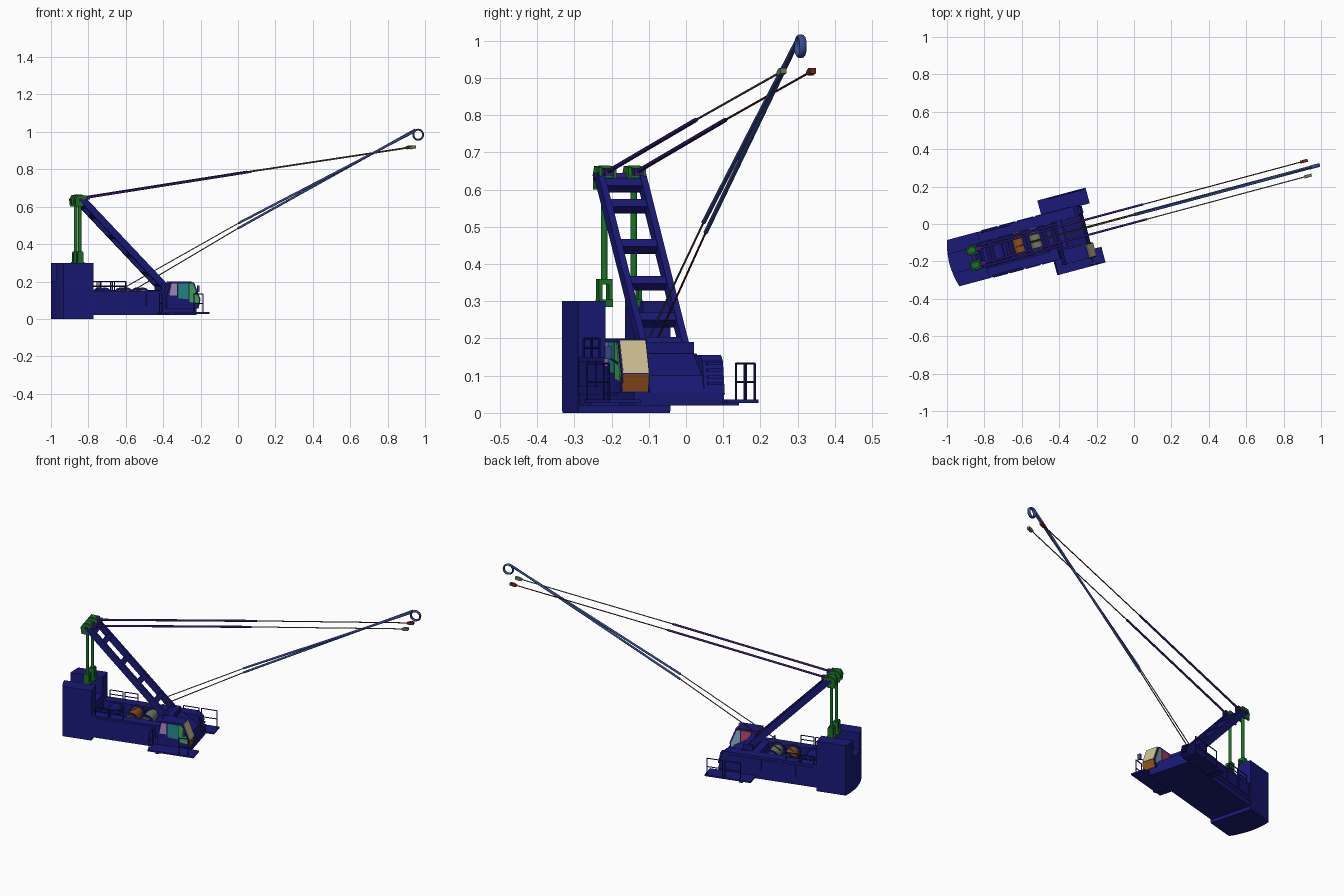
import bpy, bmesh, math
from mathutils import Matrix, Vector

if "Cube" in bpy.data.objects:
    bpy.data.objects.remove(bpy.data.objects["Cube"])

# Everything is laid out along the machine axis (u forward, w sideways, z up), then turned 15 degrees
M = Matrix.Rotation(math.radians(15), 4, 'Z') @ Matrix.Translation((0, 0.048, 0))

def mat(name, r, g, b):
    m = bpy.data.materials.new(name)
    m.diffuse_color = (r, g, b, 1)
    m.use_nodes = True
    m.node_tree.nodes["Principled BSDF"].inputs["Base Color"].default_value = m.diffuse_color
    return m

NAVY = mat("navy", .01, .01, .19)
GREEN = mat("green", .01, .17, .02)
PURPLE = mat("purple", .04, .01, .16)
BLUE = mat("rope_blue", .04, .07, .28)
OLIVE = mat("olive", .15, .2, .12)
RED = mat("dark_red", .16, .02, .015)
TAN = mat("tan", .62, .53, .3)
BROWN = mat("brown", .28, .08, .01)
TEAL = mat("teal", .02, .25, .25)
LIME = mat("lime", .05, .4, .1)
LILAC = mat("lilac", .4, .25, .55)
PINK = mat("pink", .5, .06, .15)
SKY = mat("sky", .25, .45, .6)

def finish(name, bm, m, smooth=False):
    bmesh.ops.recalc_face_normals(bm, faces=bm.faces)
    me = bpy.data.meshes.new(name)
    bm.to_mesh(me)
    bm.free()
    me.transform(M)
    me.materials.append(m)
    ob = bpy.data.objects.new(name, me)
    bpy.context.collection.objects.link(ob)
    if smooth:
        bpy.context.view_layer.objects.active = ob
        ob.select_set(True)
        bpy.ops.object.shade_smooth_by_angle(angle=math.radians(40))
        ob.select_set(False)
    return ob

def extrude(name, base, vec, m):
    bm = bmesh.new()
    f = bm.faces.new([bm.verts.new(p) for p in base])
    g = bmesh.ops.extrude_face_region(bm, geom=[f])
    bmesh.ops.translate(bm, vec=vec, verts=[v for v in g['geom'] if isinstance(v, bmesh.types.BMVert)])
    return finish(name, bm, m)

def prism(name, prof, w0, w1, m=NAVY):       # side profile (u, z) pulled across w
    return extrude(name, [(u, w0, z) for u, z in prof], (0, w1 - w0, 0), m)

def plan(name, prof, z0, z1, m=NAVY):        # plan outline (u, w) pulled up
    return extrude(name, [(u, w, z0) for u, w in prof], (0, 0, z1 - z0), m)

def box(name, u0, u1, w0, w1, z0, z1, m=NAVY):
    return prism(name, [(u0, z0), (u1, z0), (u1, z1), (u0, z1)], w0, w1, m)

def rods(name, pairs, r, m=NAVY, n=10):
    bm = bmesh.new()
    for a, b in pairs:
        a, b = Vector(a), Vector(b)
        d = b - a
        t = Matrix.Translation((a + b) / 2) @ d.to_track_quat('Z', 'Y').to_matrix().to_4x4()
        bmesh.ops.create_cone(bm, cap_ends=True, segments=n, radius1=r, radius2=r, depth=d.length, matrix=t)
    return finish(name, bm, m, True)

def beam(name, a, b, width, depth, m=NAVY):   # square bar lying in a plane of constant w
    a, b = Vector(a), Vector(b)
    d = (b - a).normalized()
    n = Vector((-d.z, 0, d.x)) * depth / 2
    s = Vector((0, width / 2, 0))
    return extrude(name, [a - n - s, b - n - s, b + n - s, a + n - s], s * 2, m)

def rail(name, a, b, h, mids=1):              # guard loop between two feet
    a, b, up = Vector(a), Vector(b), Vector((0, 0, h))
    pairs = [(a, a + up), (b, b + up), (a + up, b + up)]
    pairs += [(a + up * k / (mids + 1), b + up * k / (mids + 1)) for k in range(1, mids + 1)]
    rods(name, pairs, .003, NAVY, 6)

# Counterweight: slab, centre block and two towers with a bowed rear
def back(w):
    return -1.008 + .02 * (w / .127) ** 2

def weight(name, w0, w1, z0, z1, front=-.82):
    ws = [w0 + (w1 - w0) * i / 6 for i in range(7)]
    plan(name, [(front, w1), (front, w0)] + [(back(w), w) for w in ws], z0, z1)

weight("counterweight_slab", -.127, .127, 0, .03)
weight("counterweight_centre", -.053, .053, .03, .2)
for s, side in ((-1, "near"), (1, "far")):
    lo, hi = sorted((s * .052, s * .128))
    weight("counterweight_tower_" + side, lo, hi, .005, .3)

# Machine deck and housings
box("deck_frame", -.83, -.25, -.125, .125, .02, .055)
box("centre_bed", -.82, -.45, -.07, .07, .05, .1)
prism("near_housing", [(-.83, .05), (-.42, .05), (-.43, .15), (-.83, .15)], -.127, -.075)
prism("far_housing", [(-.83, .05), (-.25, .05), (-.27, .14), (-.29, .155), (-.83, .155)], .07, .127)
prism("front_housing", [(-.47, .05), (-.25, .05), (-.27, .1), (-.37, .16), (-.47, .15)], -.08, .08)
for i in range(4):
    box("louver_%d" % i, -.29, -.245 - .004 * i, .08, .118, .075 + .018 * i, .083 + .018 * i)
for i in range(5):
    box("side_panel_%d" % i, -.8 + .1 * i, -.71 + .1 * i, .125, .131, .07, .14)
    if i < 4:
        box("near_panel_%d" % i, -.8 + .09 * i, -.72 + .09 * i, -.131, -.125, .07, .14)

# Winch drums with flanges
for i, (u, m) in enumerate(((-.74, NAVY), (-.62, BROWN), (-.53, OLIVE))):
    rods("drum_%d" % i, [((u, -.07, .125), (u, .07, .125))], .032, m, 24)
    rods("drum_flange_%d" % i, [((u, w - .004, .125), (u, w + .004, .125)) for w in (-.055, .055)], .043, NAVY, 24)

# Side walkways and guard rails
for s, side in ((-1, "near"), (1, "far")):
    lo, hi = sorted((s * .12, s * .207))
    box("walkway_" + side, -.467, -.2, lo, hi, .027, .036)
    box("walkway_bracket_" + side, -.42, -.4, lo, hi, .02, .03)
    for k in range(2):
        u = -.8 + .085 * k
        rail("deck_rail_%s_%d" % (side, k), (u, s * .118, .15), (u + .075, s * .118, .15), .05)
for k in range(2):
    u = -.405 + .103 * k
    rail("far_walkway_rail_%d" % k, (u, .2, .033), (u + .09, .2, .033), .1)
rail("near_walkway_rail", (-.285, -.2, .033), (-.235, -.2, .033), .1)
rail("near_rear_rail", (-.46, -.2, .033), (-.46, -.14, .033), .1)

# Operator cab with coloured panes
prism("cab", [(-.425, .055), (-.25, .055), (-.24, .105), (-.275, .193), (-.29, .2), (-.405, .2), (-.425, .12)], -.163, -.084)
prism("windshield", [(-.24, .107), (-.237, .107), (-.273, .196), (-.277, .194)], -.159, -.088, TAN)
prism("lower_windshield", [(-.25, .058), (-.247, .058), (-.237, .104), (-.24, .104)], -.159, -.088, BROWN)
panes = (("rear_pane", [(-.412, .125), (-.37, .125), (-.37, .19), (-.4, .19)], LILAC, PINK),
         ("door_pane", [(-.365, .11), (-.305, .105), (-.305, .19), (-.365, .19)], TEAL, PINK),
         ("front_pane", [(-.3, .09), (-.25, .085), (-.247, .105), (-.281, .188), (-.3, .19)], LIME, SKY))
for name, prof, m1, m2 in panes:
    prism(name + "_outer", prof, -.166, -.16, m1)
    prism(name + "_inner", prof, -.087, -.081, m2)
box("mirror", -.265, -.255, -.205, -.185, .145, .178, BLUE)
rods("mirror_arm", [((-.26, -.195, .15), (-.27, -.16, .13))], .003)

# Gantry ladder frame
foot, top = Vector((-.4, 0, .165)), Vector((-.86, 0, .635))
for s, side in ((-1, "near"), (1, "far")):
    off = Vector((0, s * .058, 0))
    beam("gantry_leg_" + side, foot + off, top + off, .018, .036)
for i, t in enumerate((.04, .18, .39, .6, .83, .95)):
    p = foot.lerp(top, t)
    d = (top - foot).normalized() * .014
    beam("gantry_rung_%d" % i, p - d, p + d, .115, .028)
box("gantry_foot", -.43, -.375, -.075, .075, .145, .19)

# Green struts, sheave heads, pendants
heads = []
for s, side in ((-1, "near"), (1, "far")):
    w = s * .041
    rods("strut_" + side, [((-.874, w, .35), (-.874, w, .62))], .009, GREEN, 12)
    for e in (-1, 1):
        c = w + e * .014
        box("clevis_%s_%d" % (side, e), -.89, -.858, c - .005, c + .005, .29, .355, GREEN)
        prism("head_plate_%s_%d" % (side, e), [(-.9, .6), (-.86, .6), (-.835, .63), (-.84, .66), (-.89, .663), (-.905, .64)],
              w + e * .02 - .004, w + e * .02 + .004, GREEN)
    box("clevis_top_" + side, -.888, -.86, w - .019, w + .019, .345, .36, GREEN)
    box("clevis_base_" + side, -.895, -.853, w - .019, w + .019, .285, .305, GREEN)
    rods("head_sheave_" + side, [((-.872, w - .015, .635), (-.872, w + .015, .635))], .03, GREEN, 20)
    box("pendant_socket_" + side, -.87, -.82, w - .012, w + .012, .638, .658, PURPLE)
    thin = OLIVE if s < 0 else RED
    a, b, c = (-.84, w, .648), (.075, w, .787), (.965, w, .917)
    rods("pendant_bar_" + side, [(a, b)], .006, PURPLE)
    rods("pendant_rope_" + side, [(b, c)], .003, thin, 8)
    prism("pendant_end_" + side, [(.945, .911), (.96, .907), (.985, .912), (.985, .926), (.965, .926), (.945, .917)],
          w - .008, w + .008, thin)
rods("gantry_head_pin", [((-.872, -.07, .635), (-.872, .07, .635))], .01, PURPLE, 12)

# Hoist ropes up to the tip ring
for i, (a, b, c, m) in enumerate((((-.64, -.003, .155), (.015, -.003, .512), (.985, -.003, 1.0), OLIVE),
                                  ((-.57, .003, .15), (.015, .003, .485), (.995, .003, 1.012), RED))):
    rods("hoist_rope_lower_%d" % i, [(a, b)], .0028, m, 8)
    rods("hoist_rope_upper_%d" % i, [(b, c)], .006, BLUE)
bm = bmesh.new()
N, K = 32, 8
rings = []
for i in range(N):
    a = math.tau * i / N
    rings.append([bm.verts.new((1.01 + (.027 + .005 * math.cos(t)) * math.cos(a), .01 * math.sin(t),
                                .985 + (.027 + .005 * math.cos(t)) * math.sin(a)))
                  for t in (math.tau * k / K for k in range(K))])
for i in range(N):
    p, q = rings[i], rings[(i + 1) % N]
    for k in range(K):
        bm.faces.new((p[k], q[k], q[(k + 1) % K], p[(k + 1) % K]))
finish("tip_ring", bm, BLUE, True)
